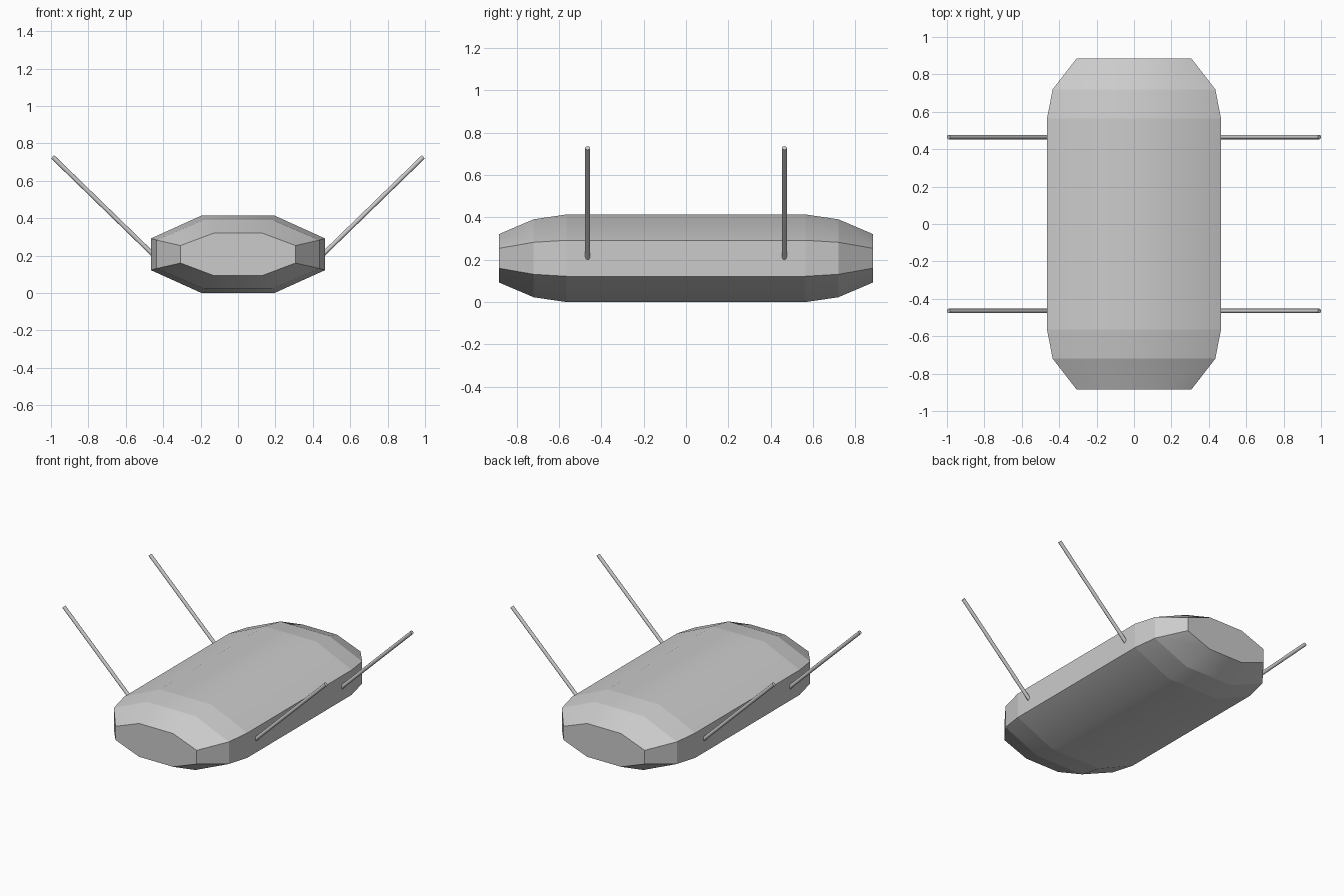
import bpy, bmesh, math
from mathutils import Vector

if "Cube" in bpy.data.objects:
    bpy.data.objects.remove(bpy.data.objects["Cube"])

grey = bpy.data.materials.new("light_grey")
grey.diffuse_color = (0.6, 0.6, 0.6, 1)
grey.use_nodes = True
grey.node_tree.nodes["Principled BSDF"].inputs["Base Color"].default_value = grey.diffuse_color


def add_object(name, bm):
    bmesh.ops.recalc_face_normals(bm, faces=bm.faces)
    mesh = bpy.data.meshes.new(name)
    bm.to_mesh(mesh)
    bm.free()
    mesh.materials.append(grey)
    obj = bpy.data.objects.new(name, mesh)
    bpy.context.collection.objects.link(obj)
    return obj


# Body: eight-sided section lofted along y, tapering at both ends
MID_Z = 0.207
section = [(0.195, 0.207), (0.465, 0.085), (0.465, -0.085), (0.195, -0.207),
           (-0.195, -0.207), (-0.465, -0.085), (-0.465, 0.085), (-0.195, 0.207)]
half = [(0.565, 1.0, 1.0), (0.72, 0.935, 0.89), (0.885, 0.66, 0.55)]
stations = [(-y, sx, sz) for y, sx, sz in reversed(half)] + half

bm = bmesh.new()
rings = [[bm.verts.new((x * sx, y, MID_Z + z * sz)) for x, z in section]
         for y, sx, sz in stations]
for a, b in zip(rings, rings[1:]):
    for i in range(8):
        j = (i + 1) % 8
        bm.faces.new((a[i], a[j], b[j], b[i])).smooth = True
bm.faces.new(rings[0])
bm.faces.new(rings[-1])

# Crisp cross rings and side corners, soft crown and belly edges
bm.normal_update()
bmesh.ops.recalc_face_normals(bm, faces=bm.faces)
for e in bm.edges:
    d = e.verts[1].co - e.verts[0].co
    e.smooth = abs(d.y) > 0.01 and e.calc_face_angle(0) < math.radians(30)
add_object("body", bm)

# Four slanted rods, two on each side
for side, side_name in ((1, "right"), (-1, "left")):
    for y, end_name in ((-0.465, "front"), (0.465, "back")):
        start = Vector((side * 0.452, y, 0.204))
        end = Vector((side * 0.991, y, 0.728))
        axis = end - start
        bm = bmesh.new()
        bmesh.ops.create_cone(bm, cap_ends=True, segments=12, radius1=0.012,
                              radius2=0.012, depth=axis.length)
        turn = axis.to_track_quat('Z', 'Y').to_matrix().to_4x4()
        turn.translation = (start + end) / 2
        bmesh.ops.transform(bm, matrix=turn, verts=bm.verts)
        for f in bm.faces:
            f.smooth = len(f.verts) == 4
        for e in bm.edges:
            e.smooth = e.calc_face_angle(0) < math.radians(40)
        add_object(f"{end_name}_{side_name}_rod", bm)
